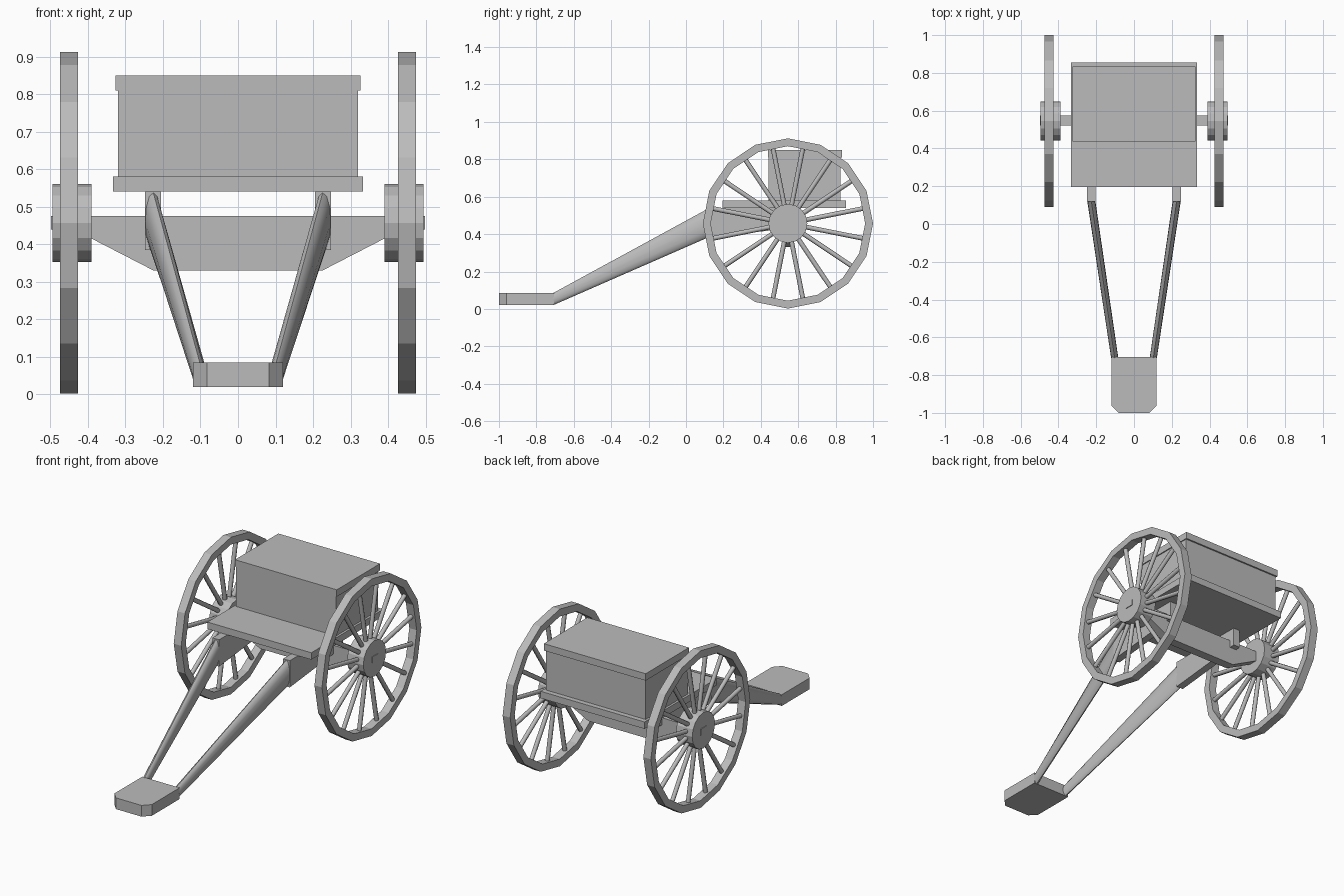
import bpy, bmesh, math
from mathutils import Matrix

if "Cube" in bpy.data.objects:
    bpy.data.objects.remove(bpy.data.objects["Cube"], do_unlink=True)

grey = bpy.data.materials.new("plain grey")
grey.use_nodes = True
GREY = (0.5, 0.5, 0.5, 1)
grey.diffuse_color = GREY
grey.node_tree.nodes["Principled BSDF"].inputs["Base Color"].default_value = GREY

WY, WZ = 0.545, 0.457      # wheel centre
RIM, SIDES = 0.455, 16     # rim radius and side count


def finish(name, bm, smooth=False):
    bmesh.ops.recalc_face_normals(bm, faces=bm.faces[:])
    me = bpy.data.meshes.new(name)
    bm.to_mesh(me)
    bm.free()
    me.materials.append(grey)
    ob = bpy.data.objects.new(name, me)
    bpy.context.collection.objects.link(ob)
    if smooth:
        bpy.ops.object.select_all(action='DESELECT')
        ob.select_set(True)
        bpy.context.view_layer.objects.active = ob
        bpy.ops.object.shade_smooth_by_angle(angle=math.radians(50))
    return ob


def loft(name, rings, smooth=False, closed=False):
    """Skin matching rings of points; cap the ends unless the loop is closed."""
    bm = bmesh.new()
    vs = [[bm.verts.new(p) for p in r] for r in rings]
    n = len(vs[0])
    pairs = list(zip(vs, vs[1:])) + ([(vs[-1], vs[0])] if closed else [])
    for a, b in pairs:
        for i in range(n):
            j = (i + 1) % n
            bm.faces.new((a[i], a[j], b[j], b[i]))
    if not closed:
        bm.faces.new(vs[0])
        bm.faces.new(vs[-1])
    return finish(name, bm, smooth)


def box(name, x, y, z):
    corners = [(x[0], y[0]), (x[1], y[0]), (x[1], y[1]), (x[0], y[1])]
    return loft(name, [[(a, b, h) for a, b in corners] for h in z])


def wheel_ring(x, r):
    return [(x, WY + r * math.sin(math.tau * i / SIDES), WZ + r * math.cos(math.tau * i / SIDES))
            for i in range(SIDES)]


# Chest, lid and platform
box("platform", (-0.333, 0.333), (0.195, 0.855), (0.54, 0.58))
box("chest", (-0.32, 0.32), (0.44, 0.826), (0.58, 0.81))
box("chest_lid", (-0.326, 0.326), (0.438, 0.835), (0.81, 0.85))

# Axle beam with a deep centre and tapering arms
half = [(0.225, 0.33), (0.39, 0.415), (0.39, 0.44), (0.498, 0.44), (0.498, 0.475)]
profile = half + [(-x, z) for x, z in reversed(half)]
loft("axle", [[(x, y, z) for x, z in profile] for y in (0.522, 0.575)])

# Foot plate with cut front corners
plan = [(-0.12, -0.705), (-0.12, -0.96), (-0.082, -1), (0.082, -1), (0.12, -0.96), (0.12, -0.705)]
loft("foot_plate", [[(x, y, z) for x, y in plan] for z in (0.02, 0.085)])


def oval(cx, y, cz, w, h, n=12):
    return [(cx + w * math.cos(math.tau * i / n), y, cz + h * math.sin(math.tau * i / n))
            for i in range(n)]


for side, s in (("left", 1), ("right", -1)):
    # Rail under the platform and rounded shaft leading to the foot plate
    rail = [(0.12, 0.385), (0.12, 0.54), (0.605, 0.54), (0.605, 0.435)]
    loft(side + "_rail", [[(s * x, y, z) for y, z in rail] for x in (0.205, 0.248)])
    loft(side + "_shaft", [oval(s * 0.2265, 0.125, 0.4625, 0.0215, 0.0775),
                           oval(s * 0.102, -0.71, 0.0525, 0.019, 0.0325)], True)

    # Rim
    xa, xb, inner = s * 0.427, s * 0.475, 0.413
    loft(side + "_rim", [wheel_ring(xa, RIM), wheel_ring(xb, RIM),
                         wheel_ring(xb, inner), wheel_ring(xa, inner)], closed=True)
    # Hub
    loft(side + "_hub", [wheel_ring(s * x, 0.104) for x in (0.39, 0.494)])

    # Spokes, set halfway between the rim corners
    bm = bmesh.new()
    for k in range(SIDES):
        turn = Matrix.Rotation(math.tau * (k + 0.5) / SIDES, 4, 'X')
        place = Matrix.Translation((s * 0.451, WY, WZ)) @ turn @ Matrix.Translation((0, 0, 0.25))
        bmesh.ops.create_cone(bm, cap_ends=True, segments=8, radius1=0.0125, radius2=0.0125,
                              depth=0.34, matrix=place)
    finish(side + "_spokes", bm, True)
